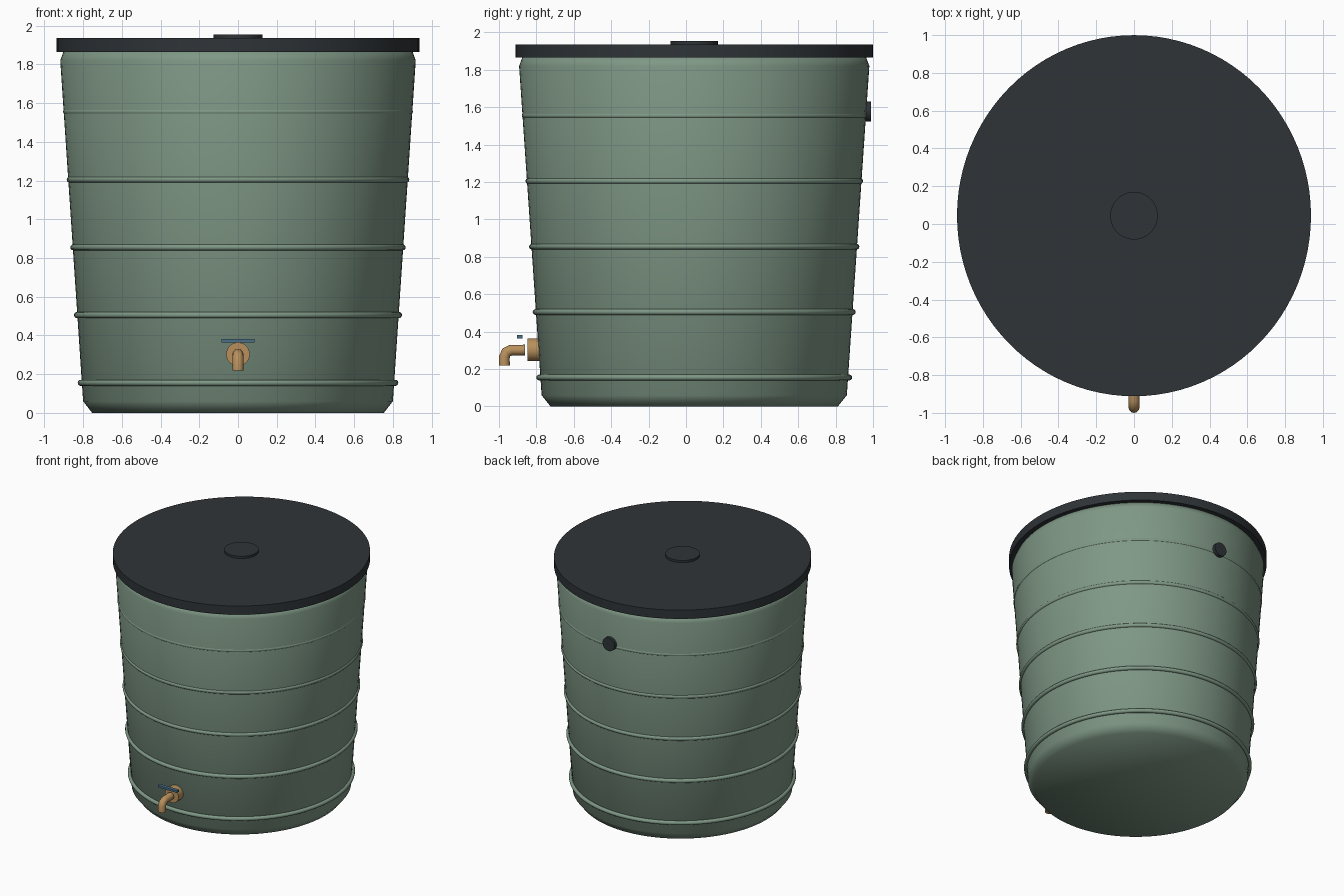
import bpy, bmesh, math

if "Cube" in bpy.data.objects:
    bpy.data.objects.remove(bpy.data.objects["Cube"])

CY = 0.044     # centre of the tub in y
OVAL = 1.02    # the tub is slightly deeper than wide


def material(name, color):
    m = bpy.data.materials.new(name)
    m.diffuse_color = (*color, 1)
    m.use_nodes = True
    m.node_tree.nodes["Principled BSDF"].inputs["Base Color"].default_value = m.diffuse_color
    return m


GREEN = material("green_plastic", (0.21, 0.31, 0.235))
DARK = material("dark_plastic", (0.028, 0.034, 0.039))
BRASS = material("brass", (0.48, 0.28, 0.11))
BLUE = material("blue_handle", (0.07, 0.16, 0.25))


def finish(ob, name, mat, angle):
    ob.name = name
    ob.data.materials.append(mat)
    bpy.ops.object.select_all(action='DESELECT')
    ob.select_set(True)
    bpy.context.view_layer.objects.active = ob
    bpy.ops.object.shade_smooth_by_angle(angle=math.radians(angle))
    return ob


def lathe(name, profile, mat, oval=1.0, angle=35, segs=96):
    """Closed solid of revolution from (radius, z) points, bottom to top."""
    bm = bmesh.new()
    rings = []
    for r, z in profile:
        rings.append([bm.verts.new((r * math.cos(2 * math.pi * i / segs),
                                    r * oval * math.sin(2 * math.pi * i / segs), z))
                      for i in range(segs)])
    for a, b in zip(rings, rings[1:]):
        for i in range(segs):
            j = (i + 1) % segs
            bm.faces.new((a[i], a[j], b[j], b[i]))
    bm.faces.new(rings[0][::-1])
    bm.faces.new(rings[-1])
    me = bpy.data.meshes.new(name)
    bm.to_mesh(me)
    bm.free()
    ob = bpy.data.objects.new(name, me)
    bpy.context.collection.objects.link(ob)
    ob.location.y = CY
    return finish(ob, name, mat, angle)


def cylinder_y(name, r, y0, y1, z, mat):
    bpy.ops.mesh.primitive_cylinder_add(vertices=32, radius=r, depth=y1 - y0,
                                        location=(0, (y0 + y1) / 2, z),
                                        rotation=(math.pi / 2, 0, 0))
    return finish(bpy.context.object, name, mat, 35)


# Tapered tub with chamfered foot and neck
lathe("tub", [(0.753, 0), (0.80, 0.06), (0.918, 1.82), (0.90, 1.87)], GREEN, OVAL, 80)

# Raised hoops around the tub
for i in range(5):
    bpy.ops.mesh.primitive_torus_add(major_segments=96, minor_segments=12,
                                     major_radius=0.812 + 0.0189 * i, minor_radius=0.016,
                                     location=(0, CY, 0.155 + 0.35 * i))
    hoop = bpy.context.object
    hoop.scale.y = OVAL
    finish(hoop, f"hoop_{i + 1}", GREEN, 60)

# Lid and its central cap
lathe("lid", [(0.937, 1.865), (0.937, 1.935)], DARK, OVAL)
lathe("lid_cap", [(0.126, 1.93), (0.126, 1.953)], DARK, segs=48)

# Overflow outlet at the back
cylinder_y("overflow_outlet", 0.054, 0.90, 0.99, 1.577, DARK)

# Tap: flange, bent spout and lever
cylinder_y("tap_flange", 0.061, -0.847, -0.77, 0.303, BRASS)

curve = bpy.data.curves.new("tap_spout", 'CURVE')
curve.dimensions = '3D'
curve.bevel_depth = 0.029
curve.bevel_resolution = 4
curve.use_fill_caps = True
path = [(-0.86, 0.301), (-0.935, 0.301), (-0.96, 0.29), (-0.971, 0.265), (-0.971, 0.22)]
spline = curve.splines.new('POLY')
spline.points.add(len(path) - 1)
for p, (y, z) in zip(spline.points, path):
    p.co = (0, y, z, 1)
spout = bpy.data.objects.new("tap_spout", curve)
bpy.context.collection.objects.link(spout)
bpy.ops.object.select_all(action='DESELECT')
spout.select_set(True)
bpy.context.view_layer.objects.active = spout
bpy.ops.object.convert(target='MESH')
finish(bpy.context.object, "tap_spout", BRASS, 50)

bpy.ops.mesh.primitive_cube_add(size=1, location=(0, -0.889, 0.373))
lever = bpy.context.object
lever.scale = (0.17, 0.028, 0.017)
finish(lever, "tap_lever", BLUE, 30)
